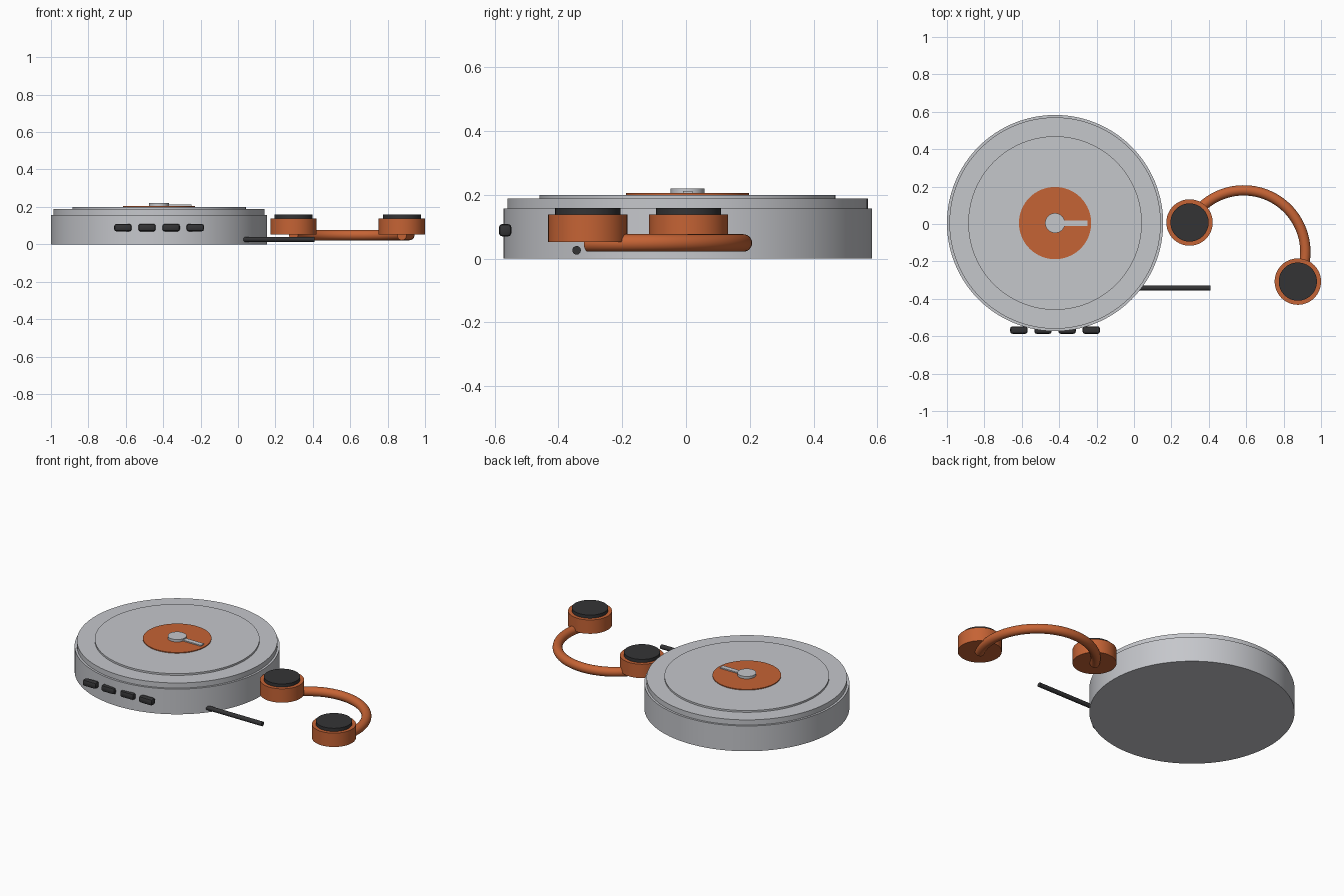
import bpy, bmesh, math
from mathutils import Vector

if "Cube" in bpy.data.objects:
    bpy.data.objects.remove(bpy.data.objects["Cube"])


def material(name, rgb):
    m = bpy.data.materials.new(name)
    m.diffuse_color = (*rgb, 1)
    m.use_nodes = True
    m.node_tree.nodes["Principled BSDF"].inputs["Base Color"].default_value = m.diffuse_color
    return m


GREY = material("silver grey", (0.56, 0.57, 0.60))
ORANGE = material("burnt orange", (0.56, 0.125, 0.035))
DARK = material("charcoal", (0.034, 0.034, 0.036))


def finish(name, bm, mat):
    bmesh.ops.recalc_face_normals(bm, faces=bm.faces)
    me = bpy.data.meshes.new(name)
    bm.to_mesh(me)
    bm.free()
    me.materials.append(mat)
    ob = bpy.data.objects.new(name, me)
    bpy.context.collection.objects.link(ob)
    bpy.ops.object.select_all(action='DESELECT')
    ob.select_set(True)
    bpy.context.view_layer.objects.active = ob
    bpy.ops.object.shade_smooth_by_angle(angle=math.radians(35))
    return ob


def disc(name, x, y, r, z0, z1, mat, sides=96):
    bm = bmesh.new()
    bmesh.ops.create_cone(bm, cap_ends=True, segments=sides, radius1=r, radius2=r, depth=z1 - z0)
    bmesh.ops.translate(bm, vec=(x, y, (z0 + z1) / 2), verts=bm.verts)
    return finish(name, bm, mat)


def box(name, centre, size, mat, bevel=0.0):
    bm = bmesh.new()
    bmesh.ops.create_cube(bm, size=1)
    bmesh.ops.scale(bm, vec=size, verts=bm.verts)
    if bevel:
        bmesh.ops.bevel(bm, geom=bm.edges[:], offset=bevel, segments=2, profile=0.5, affect='EDGES')
    bmesh.ops.translate(bm, vec=centre, verts=bm.verts)
    return finish(name, bm, mat)


def tube(name, points, r, mat, sides=24):
    # sweep a circle along a flat path
    bm = bmesh.new()
    pts = [Vector(p) for p in points]
    rings = []
    for i, p in enumerate(pts):
        t = (pts[min(i + 1, len(pts) - 1)] - pts[max(i - 1, 0)]).normalized()
        side = t.cross(Vector((0, 0, 1)))
        rings.append([bm.verts.new(p + r * (side * math.cos(a) + Vector((0, 0, math.sin(a)))))
                      for a in (2 * math.pi * k / sides for k in range(sides))])
    for a, b in zip(rings, rings[1:]):
        for k in range(sides):
            n = (k + 1) % sides
            bm.faces.new((a[k], a[n], b[n], b[k]))
    bm.faces.new(rings[0])
    bm.faces.new(rings[-1])
    return finish(name, bm, mat)


# Player: stacked discs
CX, CY = -0.422, 0.005
disc("player_body", CX, CY, 0.578, 0.0, 0.157, GREY, 128)
disc("player_lid", CX, CY, 0.565, 0.15, 0.189, GREY, 128)
disc("lid_plate", CX, CY, 0.464, 0.18, 0.2, GREY, 128)
disc("label_disc", CX, CY, 0.193, 0.197, 0.205, ORANGE)
disc("hub", CX, CY, 0.053, 0.2, 0.22, GREY, 48)
box("label_pointer", (CX + 0.087, CY, 0.2065), (0.174, 0.03, 0.011), GREY)

# Front buttons
for i in range(4):
    box(f"button_{i + 1}", (CX + (i - 1.5) * 0.129, -0.567, 0.089), (0.093, 0.04, 0.04), DARK, 0.012)

# Cable stub
tube("cable", [(0.0, -0.343, 0.026), (0.41, -0.343, 0.026)], 0.0135, DARK, 16)

# Headphones: two ear cups joined by a half-circle band
EARS = [Vector((0.297, 0.008, 0)), Vector((0.876, -0.308, 0))]
for i, e in enumerate(EARS):
    disc(f"ear_cup_{i + 1}", e.x, e.y, 0.124, 0.052, 0.138, ORANGE, 64)
    disc(f"ear_pad_{i + 1}", e.x, e.y, 0.102, 0.13, 0.158, DARK, 64)

mid = (EARS[0] + EARS[1]) / 2
arm = EARS[0] - mid
start = math.atan2(arm.y, arm.x)
arc = [(mid.x + arm.length * math.cos(start - math.pi * k / 48),
        mid.y + arm.length * math.sin(start - math.pi * k / 48), 0.049) for k in range(49)]
tube("headband", arc, 0.0275, ORANGE)
